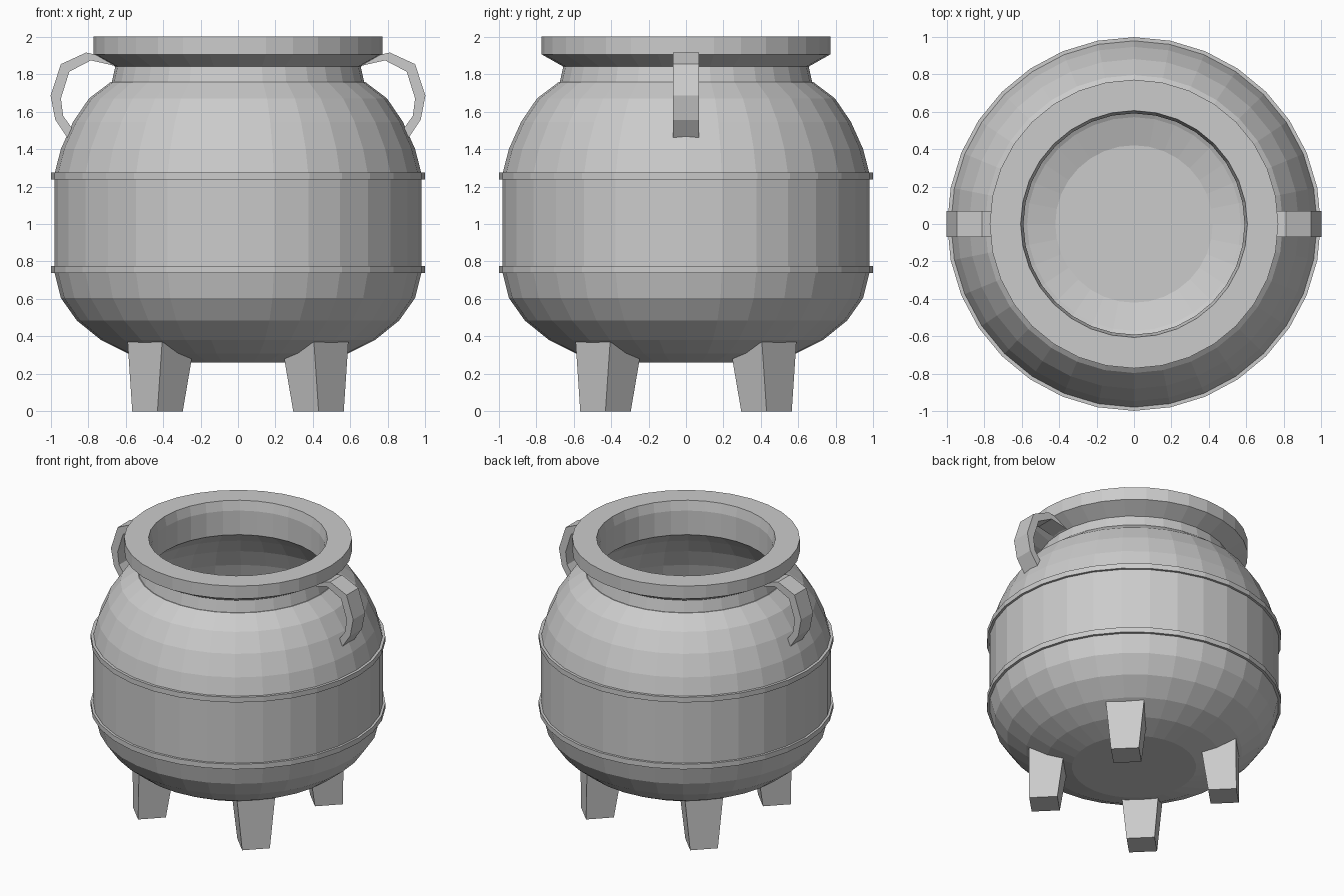
import bpy, bmesh
from math import cos, sin, pi

cube = bpy.data.objects.get("Cube")
if cube:
    bpy.data.objects.remove(cube, do_unlink=True)

SIDES = 32

iron = bpy.data.materials.new("grey_iron")
iron.use_nodes = True
iron.diffuse_color = (0.6, 0.6, 0.6, 1)
iron.node_tree.nodes["Principled BSDF"].inputs["Base Color"].default_value = (0.6, 0.6, 0.6, 1)


def finish(name, bm):
    """Turn a bmesh into a flat-shaded object."""
    bmesh.ops.recalc_face_normals(bm, faces=bm.faces)
    mesh = bpy.data.meshes.new(name)
    bm.to_mesh(mesh)
    bm.free()
    mesh.materials.append(iron)
    obj = bpy.data.objects.new(name, mesh)
    bpy.context.collection.objects.link(obj)
    return obj


def lathe(name, profile, closed=True):
    """Spin a (radius, height) profile; an open one gets flat end discs."""
    bm = bmesh.new()
    rings = []
    for r, z in profile:
        rings.append([bm.verts.new((r * cos(2 * pi * i / SIDES), r * sin(2 * pi * i / SIDES), z))
                      for i in range(SIDES)])
    pairs = list(zip(rings, rings[1:]))
    if closed:
        pairs.append((rings[-1], rings[0]))
    else:
        bm.faces.new(rings[0])
        bm.faces.new(rings[-1])
    for a, b in pairs:
        for i in range(SIDES):
            j = (i + 1) % SIDES
            bm.faces.new((a[i], a[j], b[j], b[i]))
    return finish(name, bm)


def strip(name, outer, inner, half, side):
    """Flat bar following two matching (x, z) outlines, extruded along y."""
    bm = bmesh.new()
    loops = [[bm.verts.new((side * x, y, z)) for x, z in (o, i) for y in (-half, half)]
             for o, i in zip(outer, inner)]
    loops = [(a, b, d, c) for a, b, c, d in loops]
    for p, q in zip(loops, loops[1:]):
        for k in range(4):
            m = (k + 1) % 4
            bm.faces.new((p[k], p[m], q[m], q[k]))
    bm.faces.new(loops[0])
    bm.faces.new(loops[-1])
    return finish(name, bm)


# Hollow belly: outside from the base up, then inside back down
outside = [(0.42, 0.26), (0.59, 0.31), (0.73, 0.38), (0.86, 0.485), (0.945, 0.605), (0.98, 0.745),
           (0.98, 1.265), (0.945, 1.40), (0.88, 1.545), (0.795, 1.67), (0.68, 1.757)]
inside = [(0.59, 1.75), (0.73, 1.64), (0.82, 1.52), (0.88, 1.39), (0.92, 1.26),
          (0.92, 0.75), (0.88, 0.63), (0.80, 0.53), (0.69, 0.44), (0.57, 0.375), (0.42, 0.33)]
lathe("pot_body", outside + inside, closed=False)

# Neck flaring out into the thick rim
lathe("neck_and_rim", [(0.675, 1.75), (0.655, 1.84), (0.77, 1.905), (0.77, 2.0),
                       (0.605, 2.0), (0.59, 1.93), (0.59, 1.75)])

# Raised bands around the belly
for name, z in (("lower_band", 0.738), ("upper_band", 1.237)):
    lathe(name, [(0.96, z), (0.997, z), (0.997, z + 0.038), (0.96, z + 0.038)])

# Bent strap handles
outer = [(0.64, 1.875), (0.81, 1.915), (0.945, 1.853), (1.0, 1.685), (0.975, 1.556), (0.91, 1.46)]
inner = [(0.64, 1.84), (0.785, 1.873), (0.90, 1.813), (0.945, 1.67), (0.933, 1.577), (0.885, 1.51)]
for name, side in (("left_handle", 1), ("right_handle", -1)):
    strip(name, outer, inner, 0.07, side)

# Tapered legs on the diagonals: (radius, half width, height) at each section
for k, name in enumerate(("back_left_leg", "back_right_leg", "front_right_leg", "front_left_leg")):
    a = pi / 4 + k * pi / 2
    bm = bmesh.new()
    for r, w, z in ((0.703, 0.095, 0), (0.512, 0.095, 0), (0.703, 0.13, 0.37), (0.47, 0.123, 0.29)):
        for t in (-w, w):
            bm.verts.new((r * cos(a) - t * sin(a), r * sin(a) + t * cos(a), z))
    bmesh.ops.convex_hull(bm, input=bm.verts)
    bmesh.ops.dissolve_limit(bm, angle_limit=0.02, verts=bm.verts, edges=bm.edges)
    finish(name, bm)
